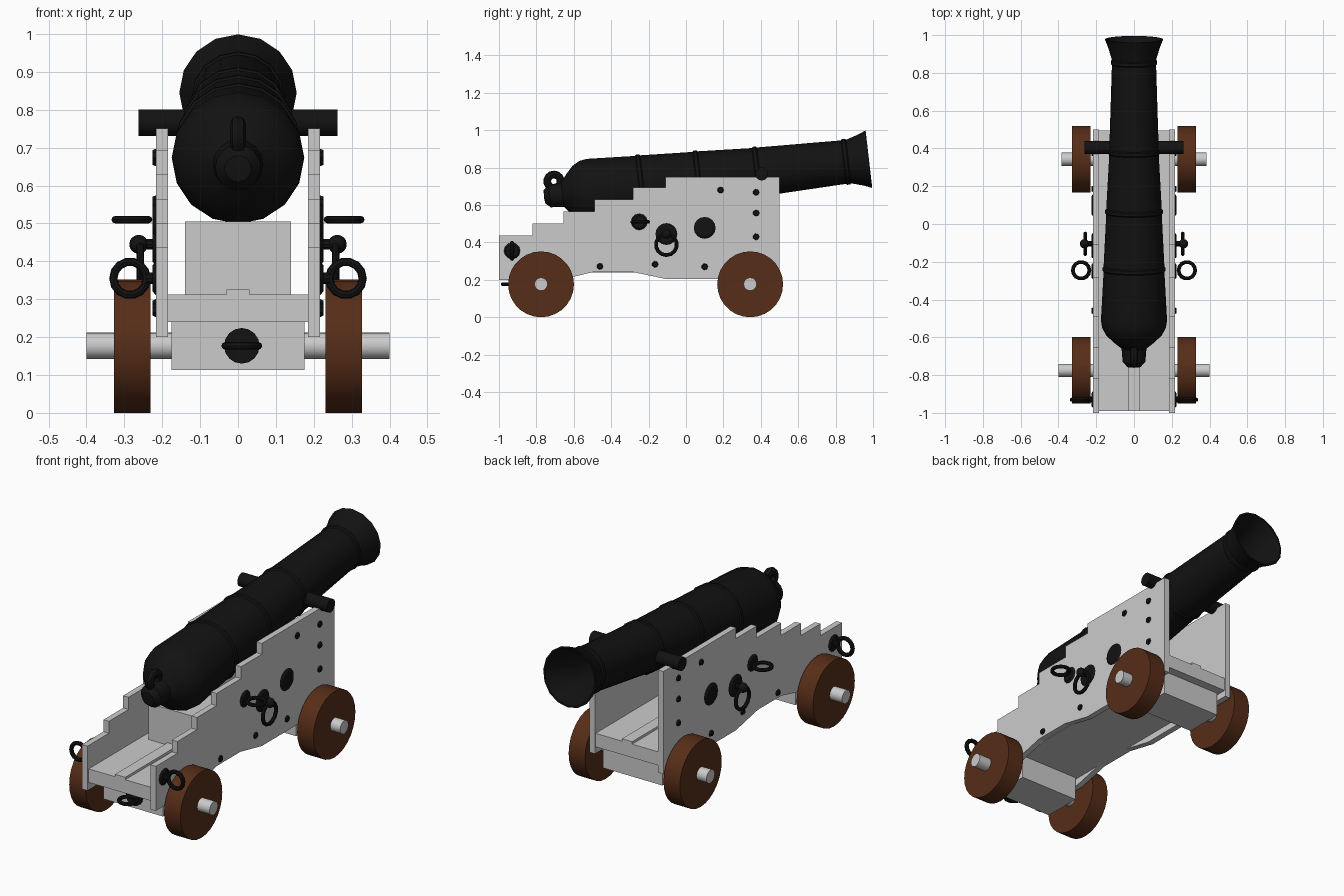
import bpy, bmesh
from math import pi, radians, cos, sin
from mathutils import Matrix, Vector

if "Cube" in bpy.data.objects:
    bpy.data.objects.remove(bpy.data.objects["Cube"])


def material(name, rgb):
    m = bpy.data.materials.new(name)
    m.diffuse_color = (*rgb, 1)
    m.use_nodes = True
    m.node_tree.nodes["Principled BSDF"].inputs["Base Color"].default_value = m.diffuse_color
    return m


IRON = material("black_iron", (0.006, 0.006, 0.006))
WOOD = material("brown_wood", (0.095, 0.026, 0.009))
ROT = {'X': (0, pi / 2, 0), 'Y': (pi / 2, 0, 0), 'Z': (0, 0, 0)}


def finish(ob, name, mat=None, smooth=True):
    ob.name = name
    if mat:
        ob.data.materials.append(mat)
    if smooth:
        bpy.ops.object.select_all(action='DESELECT')
        ob.select_set(True)
        bpy.context.view_layer.objects.active = ob
        bpy.ops.object.shade_smooth_by_angle(angle=radians(31))
    return ob


def from_bmesh(bm, name, mat=None, smooth=True):
    bmesh.ops.recalc_face_normals(bm, faces=bm.faces)
    me = bpy.data.meshes.new(name)
    bm.to_mesh(me)
    bm.free()
    ob = bpy.data.objects.new(name, me)
    bpy.context.collection.objects.link(ob)
    return finish(ob, name, mat, smooth)


def box(name, x, y, z):
    bpy.ops.mesh.primitive_cube_add(size=1)
    ob = bpy.context.object
    lo, hi = Vector((x[0], y[0], z[0])), Vector((x[1], y[1], z[1]))
    ob.location, ob.scale = (lo + hi) / 2, hi - lo
    return finish(ob, name, smooth=False)


def rod(name, centre, r, length, axis='X', sides=16, mat=None):
    bpy.ops.mesh.primitive_cylinder_add(vertices=sides, radius=r, depth=length,
                                        location=centre, rotation=ROT[axis])
    return finish(bpy.context.object, name, mat)


def ring(name, centre, outer, r, axis):
    bpy.ops.mesh.primitive_torus_add(major_segments=14, minor_segments=8,
                                     major_radius=outer - r, minor_radius=r,
                                     location=centre, rotation=ROT[axis])
    return finish(bpy.context.object, name, IRON)


def ball(name, centre, r):
    bpy.ops.mesh.primitive_uv_sphere_add(segments=12, ring_count=8, radius=r, location=centre)
    return finish(bpy.context.object, name, IRON)


def dome(name, y, z, r, side, sides=12, h=0.01):
    # low plate with a narrowed outer face, on the outside of a cheek
    bpy.ops.mesh.primitive_cone_add(vertices=sides, radius1=r, radius2=r * 0.75, depth=h,
                                    location=(side * (0.216 + h / 2), y, z),
                                    rotation=(0, side * pi / 2, 0))
    return finish(bpy.context.object, name, IRON, smooth=False)


# Barrel: (radius, y) profile spun about its raised axis, with hollow bore
body = [(0, -.76), (.035, -.757), (.06, -.73), (.066, -.66), (.11, -.625), (.147, -.59),
        (.169, -.55), (.175, -.51)]
for y, r in ((-.24, .161), (.065, .147), (.38, .131), (.855, .117)):   # raised bands
    body += [(r, y - .014), (r + .006, y - .008), (r + .006, y + .008), (r, y + .014)]
body += [(.125, .895), (.137, .935), (.155, .978), (.146, .978), (.115, .9), (.093, .82),
         (.09, .3), (0, .3)]
tilt = radians(6.6)
bm = bmesh.new()
vs = [bm.verts.new((0, (y - .978) / cos(tilt), r)) for r, y in body]
es = [bm.edges.new(p) for p in zip(vs, vs[1:])]
bmesh.ops.spin(bm, geom=vs + es, axis=(0, 1, 0), cent=(0, 0, 0), angle=2 * pi, steps=16)
bmesh.ops.remove_doubles(bm, verts=bm.verts, dist=0.0005)
bm.transform(Matrix.Translation((0, .978, .845)) @ Matrix.Rotation(tilt, 4, 'X'))
from_bmesh(bm, "barrel", IRON)
rod("trunnions", (0, .405, .766), .035, .526, mat=IRON)
ring("breech_loop", (0, -.706, .727), .057, .021, 'X')

# Stepped side cheeks
outline = [(-1, .2), (-1, .437), (-.82, .437), (-.82, .5), (-.655, .5), (-.655, .565),
           (-.49, .565), (-.49, .63), (-.284, .63), (-.284, .693), (-.11, .693), (-.11, .75),
           (.5, .75), (.5, .205), (-.11, .205), (-.29, .243), (-.49, .243), (-.67, .2)]
for side, tag in ((1, "right"), (-1, "left")):
    bm = bmesh.new()
    f = bm.faces.new([bm.verts.new((side * .185, y, z)) for y, z in outline])
    g = bmesh.ops.extrude_face_region(bm, geom=[f])
    bmesh.ops.translate(bm, vec=(side * .032, 0, 0),
                        verts=[v for v in g["geom"] if isinstance(v, bmesh.types.BMVert)])
    from_bmesh(bm, "cheek_" + tag, smooth=False)

# Bed, centre strip and breech support block
box("bed", (-.186, .186), (-.99, .495), (.24, .312))
box("bed_strip", (-.03, .03), (-.99, .495), (.30, .325))
box("breech_block", (-.14, .14), (-.55, -.3), (.31, .505))

# Axles and wheels
for y, half, name in ((-.775, .4, "front"), (.343, .385, "rear")):
    box(name + "_axle_beam", (-.175, .175), (y - .105, y + .105), (.113, .241))
    rod(name + "_axle", (0, y, .177), .035, 2 * half, sides=20)
    for side, tag in ((1, "right"), (-1, "left")):
        rod(f"{name}_wheel_{tag}", (side * .279, y, .176), .176, .096, sides=28, mat=WOOD)

# Iron fittings on each cheek
bolts = [(.375, .668), (.375, .557), (.375, .43), (.185, .68),
         (.1, .27), (-.165, .283), (-.46, .272)]
for side, tag in ((1, "right"), (-1, "left")):
    for i, (y, z) in enumerate(bolts):
        dome(f"bolt_{tag}_{i}", y, z, .018, side, sides=7)
    dome("round_plate_" + tag, .1, .478, .06, side, sides=16)
    # hanging ring on a ball-ended stud
    dome("stud_plate_" + tag, -.105, .445, .06, side, sides=16)
    rod("stud_" + tag, (side * .235, -.105, .445), .014, .05, sides=10, mat=IRON)
    ball("stud_ball_" + tag, (side * .262, -.105, .445), .025)
    ring("hanging_ring_" + tag, (side * .258, -.105, .388), .066, .01, 'X')
    # level ring and upright ring
    dome("level_ring_plate_" + tag, -.25, .51, .045, side)
    ring("level_ring_" + tag, (side * .28, -.245, .51), .054, .01, 'Z')
    dome("upright_ring_plate_" + tag, -.93, .355, .045, side)
    rod("upright_ring_stem_" + tag, (side * .228, -.93, .355), .016, .03, sides=10, mat=IRON)
    ring("upright_ring_" + tag, (side * .285, -.93, .355), .055, .011, 'Y')

# Ring on the front axle beam
rod("beam_ring_plate", (.01, -.883, .177), .047, .014, 'Y', 16, IRON)
ring("beam_ring", (.01, -.938, .177), .054, .01, 'Z')
